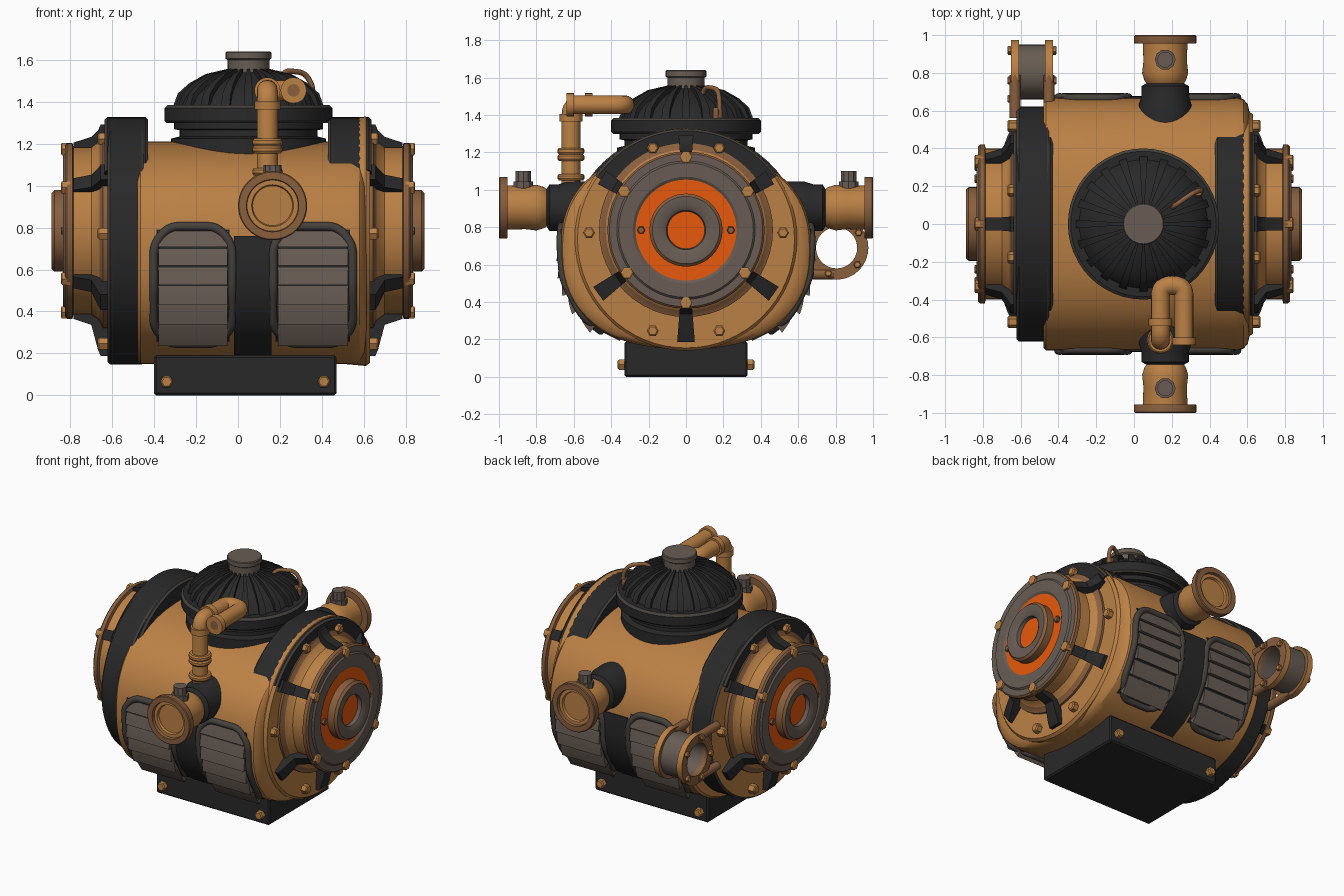
import bpy, bmesh, math
from mathutils import Vector, Matrix

if "Cube" in bpy.data.objects:
    bpy.data.objects.remove(bpy.data.objects["Cube"])


def material(name, r, g, b):
    m = bpy.data.materials.new(name)
    m.use_nodes = True
    m.diffuse_color = (r, g, b, 1)
    m.node_tree.nodes["Principled BSDF"].inputs["Base Color"].default_value = (r, g, b, 1)
    return m


OCHRE = material("ochre paint", .50, .22, .06)
BROWN = material("worn brown", .25, .115, .048)
BLACK = material("black iron", .022, .022, .022)
CHARCOAL = material("worn charcoal", .06, .053, .046)
GREY = material("warm grey steel", .138, .108, .088)
ORANGE = material("bright orange", .92, .115, .004)


# ---- helpers ----
def finish(name, bm, mats):
    """Clean a bmesh, shade it smooth with sharp edges and make an object."""
    bmesh.ops.remove_doubles(bm, verts=bm.verts, dist=.0005)
    bmesh.ops.recalc_face_normals(bm, faces=bm.faces)
    for f in bm.faces:
        f.smooth = True
    for e in bm.edges:
        e.smooth = e.calc_face_angle(0) < math.radians(32)
    me = bpy.data.meshes.new(name)
    bm.to_mesh(me)
    bm.free()
    for m in mats:
        me.materials.append(m)
    ob = bpy.data.objects.new(name, me)
    bpy.context.collection.objects.link(ob)


def frame(loc, axis):
    """Local z points along the axis, local y points up."""
    z = Vector(axis)
    y = Vector((0, 1, 0)) if abs(z.z) > .9 else Vector((0, 0, 1))
    rot = Matrix((y.cross(z), y, z)).transposed().to_4x4()
    return Matrix.Translation(loc) @ rot


def spin(bm, prof, M, segs=48, slots=None, squash=1, power=2, arc=None):
    """Turn a (radius, height) profile around local z; arc = (start, end) in degrees."""
    a0, a1 = arc or (0, 360)
    n = segs + 1 if arc else segs
    rings = []
    for i in range(n):
        a = math.radians(a0 + (a1 - a0) * i / segs)
        c, s = (math.copysign(abs(v) ** (2 / power), v) for v in (math.cos(a), math.sin(a)))
        rings.append([bm.verts.new(M @ Vector((r * c, r * squash * s, h))) for r, h in prof])
    count = len(prof) if arc else len(prof) - 1
    for i in range(segs):
        p, q = rings[i], rings[(i + 1) % n]
        for j in range(count):
            k = (j + 1) % len(prof)
            f = bm.faces.new((p[j], p[k], q[k], q[j]))
            f.material_index = slots[j] if slots else 0
    if arc:
        bm.faces.new(rings[0])
        bm.faces.new(rings[-1])


def lathe(name, prof, loc, axis, mats, **kw):
    bm = bmesh.new()
    spin(bm, prof, frame(loc, axis), **kw)
    finish(name, bm, mats)


def bolts(name, places, r=.028, h=.035, mat=OCHRE):
    """Hexagonal bolt heads at (location, axis) places."""
    bm = bmesh.new()
    for loc, axis in places:
        spin(bm, [(0, -.02), (r, -.02), (r, h * .8), (r * .75, h), (0, h)], frame(loc, axis), segs=6)
    finish(name, bm, [mat])


def tube(name, pts, radius, mat, bend=.06, closed=False):
    """Pipe along a path with rounded corners."""
    pts = [Vector(p) for p in pts]
    path = []
    for i, p in enumerate(pts):
        if not closed and i in (0, len(pts) - 1):
            path.append(p)
            continue
        a, b = pts[i - 1] - p, pts[(i + 1) % len(pts)] - p
        a, b = (p + v.normalized() * min(bend, v.length * .49) for v in (a, b))
        path += [a.lerp(p, t / 6).lerp(p.lerp(b, t / 6), t / 6) for t in range(7)]
    cu = bpy.data.curves.new(name, "CURVE")
    cu.dimensions, cu.bevel_depth, cu.bevel_resolution, cu.use_fill_caps = "3D", radius, 6, True
    sp = cu.splines.new("POLY")
    sp.points.add(len(path) - 1)
    for q, p in zip(sp.points, path):
        q.co = (*p, 1)
    sp.use_cyclic_u = closed
    tmp = bpy.data.objects.new(name + " path", cu)
    bpy.context.collection.objects.link(tmp)
    bpy.context.view_layer.update()
    swept = tmp.evaluated_get(bpy.context.evaluated_depsgraph_get())
    bm = bmesh.new()
    bm.from_mesh(swept.to_mesh())
    swept.to_mesh_clear()
    bpy.data.objects.remove(tmp)
    bpy.data.curves.remove(cu)
    finish(name, bm, [mat])


# ---- tank body: a rounded oval barrel lying along x ----
A, B, C, N = .67, .53, .68, 2.4
lathe("tank_body", [(0, -.48), (.655, -.48), (A, -.465), (A, .54), (.66, .58), (.635, .602), (.59, .612), (0, .612)],
      (0, 0, C), (1, 0, 0), [OCHRE], squash=B / A, power=N, segs=80)


def on_body(x, z, off, side):
    """Point on the front (-1) or back (1) of the barrel, raised by off."""
    t = (z - C) / B
    w = (1 - abs(t) ** N) ** (1 / N)
    n = Vector((0, w ** (N - 1) / A, math.copysign(abs(t) ** (N - 1), t) / B)).normalized() * off
    return Vector((x, side * (A * w + n.y), z + n.z))


def patch(bm, x0, x1, z0, z1, low, high, side, rows=10, slot=0):
    """Curved slab hugging the barrel, raised by low at the bottom and high at the top."""
    rings = []
    for i in range(rows + 1):
        t = i / rows
        z, off = z0 + (z1 - z0) * t, low + (high - low) * t
        rings.append([bm.verts.new(on_body(x, z, o, side))
                      for x, o in ((x0, off), (x1, off), (x1, -.02), (x0, -.02))])
    fs = [bm.faces.new((p[j], p[(j + 1) % 4], q[(j + 1) % 4], q[j]))
          for p, q in zip(rings, rings[1:]) for j in range(4)]
    fs += [bm.faces.new(rings[0]), bm.faces.new(rings[-1])]
    for f in fs:
        f.material_index = slot


# ---- louvred vents, strips and pipe ports on front and back ----
for side, where in ((-1, "front"), (1, "back")):
    for x0, x1, which in ((-.42, -.01, "right"), (.15, .565, "left")):
        bm = bmesh.new()
        patch(bm, x0 + .03, x1 - .03, .26, .79, .004, .004, side)
        for i in range(6):
            z = .272 + i * .087
            patch(bm, x0 + .04, x1 - .04, z, z + .077, .045 - i * .005, .008, side, 2, 1)
        finish(f"{where}_{which}_louvres", bm, [BLACK, GREY])
        edge = [(x0 + .09, .25), (x0 + .018, .33), (x0 + .018, .52), (x0 + .018, .72), (x0 + .09, .805),
                (x1 - .09, .805), (x1 - .018, .72), (x1 - .018, .52), (x1 - .018, .33), (x1 - .09, .25)]
        tube(f"{where}_{which}_vent_frame", [on_body(x, z, .004, side) for x, z in edge],
             .021, CHARCOAL, .05, True)
    bm = bmesh.new()
    patch(bm, -.02, .16, .2, .76, .008, .008, side)
    finish(f"{where}_vent_strip", bm, [BLACK])
    lathe(f"{where}_port", [(0, .5), (.14, .5), (.14, .63), (.125, .68), (.125, .73), (.1, .745), (.11, .76),
                            (.122, .8), (.115, .86), (.118, .955), (.163, .955), (.165, .96), (.165, .995),
                            (.16, 1), (.125, 1), (.122, .98), (.1, .98), (.095, .965), (0, .965)],
          (.165, 0, .905), (0, side, 0), [BLACK, OCHRE, BROWN],
          slots=[0] * 5 + [1] * 4 + [2] * 6 + [1] * 3)
    lathe(f"{where}_port_valve", [(0, 0), (.055, 0), (.055, .06), (.043, .06), (.043, .115), (0, .115)],
          (.165, side * .87, .985), (0, 0, 1), [GREY], segs=10)

# ---- barrel ends ----
HUB, RIM = .785, .735
lathe("right_end_ring", [(0, .45), (.615, .45), (.622, .46), (.622, .61), (.61, .622), (.56, .622), (0, .622)],
      (0, 0, RIM), (-1, 0, 0), [BLACK, OCHRE, CHARCOAL], slots=[0, 2, 0, 2, 1, 1], squash=.945, segs=64)
lathe("left_end_cap", [(0, .5), (.585, .5), (.595, .61), (.58, .63), (0, .63)],
      (0, 0, RIM), (1, 0, 0), [OCHRE], segs=64)


def ring_of(M, angles, r, h, axis):
    """Bolt places on a circle in the given frame."""
    return [(M @ Vector((r * math.cos(math.radians(a)), r * math.sin(math.radians(a)), h)), axis)
            for a in angles]


for s, where in ((1, "left"), (-1, "right")):
    axis = (s, 0, 0)
    rim = frame((0, 0, RIM), axis)
    hub = frame((0, 0, HUB), axis)
    bm = bmesh.new()
    spin(bm, [(.38, .43), (.58, .43), (.592, .442), (.592, .625), (.58, .638), (.38, .638)], rim, 32,
         slots=[0, 1, 0, 1, 0, 0], arc=(35, 145))
    finish(f"{where}_end_yoke", bm, [BLACK, CHARCOAL])
    # hub with cover plate, bright seal and centre ring
    lathe(f"{where}_hub", [(0, .55), (.465, .55), (.465, .645), (.43, .66), (.4, .7), (.4, .785), (.42, .79),
                           (.42, .815), (.41, .825), (.37, .825), (.36, .835), (.285, .835), (.27, .825),
                           (.195, .825), (.195, .875), (.18, .89), (.13, .89), (.105, .875), (.1, .85), (0, .85)],
          (0, 0, HUB), axis, [OCHRE, BROWN, GREY, ORANGE],
          slots=[0, 1, 1, 0, 0, 1, 1, 1, 2, 2, 2, 2, 3, 1, 1, 2, 2, 2, 3])
    # gussets, longer towards the bottom
    bm = bmesh.new()
    for a in (32, 90, 148, 216, 270, 324):
        r = .555 - .045 * math.sin(math.radians(a))
        spin(bm, [(.36, .6), (r, .6), (r, .655), (r - .03, .668), (.45, .7), (.422, .785), (.36, .785)],
             hub, 1, arc=(a - 4.5, a + 4.5))
    finish(f"{where}_gussets", bm, [BLACK])
    bolts(f"{where}_hub_bolts", ring_of(hub, (32, 90, 148, 216, 270, 324), .39, .82, axis), .034, .025)
    bolts(f"{where}_seal_bolts", ring_of(hub, (0, 180), .24, .825, axis), .022, .02, BROWN)
    bolts(f"{where}_rim_bolts", ring_of(rim, (4, 70, 110, 176, 250, 290), .52, .635, axis), .032, .035)

# ---- base block ----
bm = bmesh.new()
bmesh.ops.create_cube(bm, size=1, matrix=Matrix.Translation((.035, 0, .095)) @ Matrix.Diagonal((.87, .66, .19, 1)))
bmesh.ops.bevel(bm, geom=bm.edges[:], offset=.01, segments=1, affect="EDGES")
finish("base_block", bm, [BLACK])
bolts("base_bolts", [((x, s * .33, .065), (0, s, 0)) for x in (-.34, .41) for s in (-1, 1)], .031)

# ---- ribbed dome on top ----
top = (.05, 0, 0)
lathe("dome", [(0, 1.1), (.37, 1.1), (.37, 1.225), (.33, 1.235), (.33, 1.265), (.355, 1.27), (.355, 1.3),
               (.39, 1.3), (.4, 1.31), (.4, 1.37), (.385, 1.385), (.34, 1.385), (.315, 1.43), (.265, 1.47),
               (.19, 1.51), (.11, 1.54), (0, 1.55)], top, (0, 0, 1), [BLACK, CHARCOAL],
      slots=[0] * 7 + [1, 0, 1] + [0] * 6)
bm = bmesh.new()
for i in range(20):
    spin(bm, [(.33, 1.38), (.36, 1.38), (.338, 1.44), (.285, 1.488), (.205, 1.533), (.09, 1.56), (.09, 1.53),
              (.18, 1.5), (.255, 1.46)], frame(top, (0, 0, 1)), 1, arc=(i * 18 - 3.5, i * 18 + 3.5))
finish("dome_ribs", bm, [BLACK])
lathe("dome_cap", [(0, 1.52), (.1, 1.52), (.1, 1.6), (.11, 1.607), (.11, 1.635), (.105, 1.64), (0, 1.64)],
      top, (0, 0, 1), [GREY], segs=24)
tube("dome_wire", [(.19, .08, 1.48), (.22, .1, 1.55), (.32, .17, 1.54), (.36, .18, 1.47), (.35, .18, 1.38)],
     .013, BROWN, .04)
bolts("wire_fitting", [((.34, .17, 1.39), (0, 0, 1))], .03, .05, BROWN)

# ---- riser pipe doubling back beside the dome ----
tube("riser_pipe", [(.14, -.615, 1.0), (.14, -.615, 1.455), (.14, -.325, 1.455), (.265, -.325, 1.455),
                    (.265, -.63, 1.455)], .05, OCHRE, .055)
for z in (1.05, 1.155, 1.19):
    lathe("riser_collar", [(0, 0), (.065, 0), (.072, .01), (.072, .025), (.065, .035), (0, .035)],
          (.14, -.615, z), (0, 0, 1), [OCHRE], segs=20)
for loc, axis in (((.14, -.615, 1.365), (0, 0, 1)), ((.14, -.54, 1.455), (0, 1, 0)),
                  ((.265, -.6, 1.455), (0, -1, 0))):
    lathe("elbow_collar", [(.03, 0), (.062, 0), (.062, .04), (.03, .04)], loc, axis, [OCHRE], segs=20)
lathe("pipe_end_plug", [(0, 0), (.035, 0), (.035, .006), (0, .006)], (.265, -.63, 1.455), (0, -1, 0), [BROWN], segs=20)

# ---- open ring bracket at the back ----
ring = (0, .805, .69)
for x in (-.65, -.47):
    lathe("bracket_ring", [(.11, 0), (.17, 0), (.17, .04), (.11, .04), (.11, 0)],
          (x, *ring[1:]), (1, 0, 0), [BROWN, OCHRE], slots=[0, 1, 0, 0], segs=32)
    tube("bracket_arm", [(x + .02, .56, .55), (x + .02, .79, .55)], .029, BROWN)
    tube("bracket_upper_arm", [(x + .02, .56, .83), (x + .02, .79, .83)], .029, BROWN)
lathe("bracket_barrel", [(.11, -.62), (.145, -.62), (.145, -.46), (.11, -.46), (.11, -.62)],
      ring, (1, 0, 0), [GREY], segs=32)
bolts("bracket_bolts", [((x, ring[1] + .143 * math.cos(a), ring[2] + .143 * math.sin(a)), (s, 0, 0))
                        for x, s in ((-.65, -1), (-.43, 1)) for a in (.6, 1.9, 3.2, 4.4, 5.6)], .02, .02)
